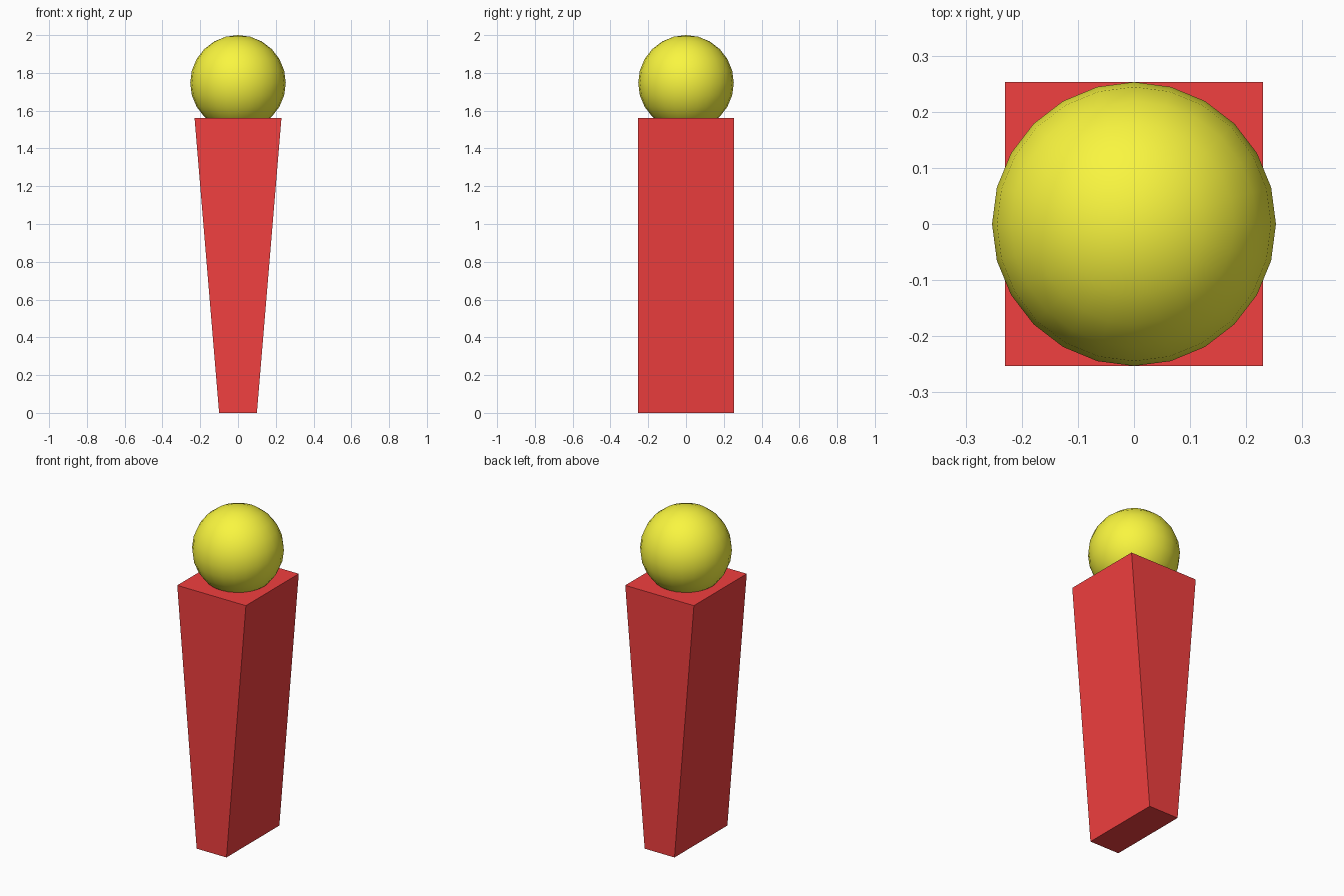
import bpy, bmesh

if "Cube" in bpy.data.objects:
    bpy.data.objects.remove(bpy.data.objects["Cube"])


def material(name, color):
    mat = bpy.data.materials.new(name)
    mat.diffuse_color = color
    mat.use_nodes = True
    mat.node_tree.nodes["Principled BSDF"].inputs["Base Color"].default_value = mat.diffuse_color
    return mat


# Tapered block body: narrow at the base in x, constant depth in y
BODY_H, DEPTH = 1.56, 0.253
BASE_HALF, TOP_HALF = 0.10, 0.23

bpy.ops.mesh.primitive_cube_add(size=2, location=(0, 0, 0))
body = bpy.context.object
body.name = "tapered_body"
for v in body.data.vertices:
    top = v.co.z > 0
    v.co.x *= TOP_HALF if top else BASE_HALF
    v.co.y *= DEPTH
    v.co.z = BODY_H if top else 0
body.data.materials.append(material("red", (0.88, 0.05, 0.05, 1)))

# Ball head, sunk slightly into the body
RADIUS = 0.253
bpy.ops.mesh.primitive_uv_sphere_add(
    segments=24, ring_count=12, radius=RADIUS, location=(0, 0, 2 - RADIUS))
head = bpy.context.object
head.name = "ball_head"
bpy.ops.object.shade_smooth()
head.data.materials.append(material("yellow", (0.95, 0.92, 0.05, 1)))
